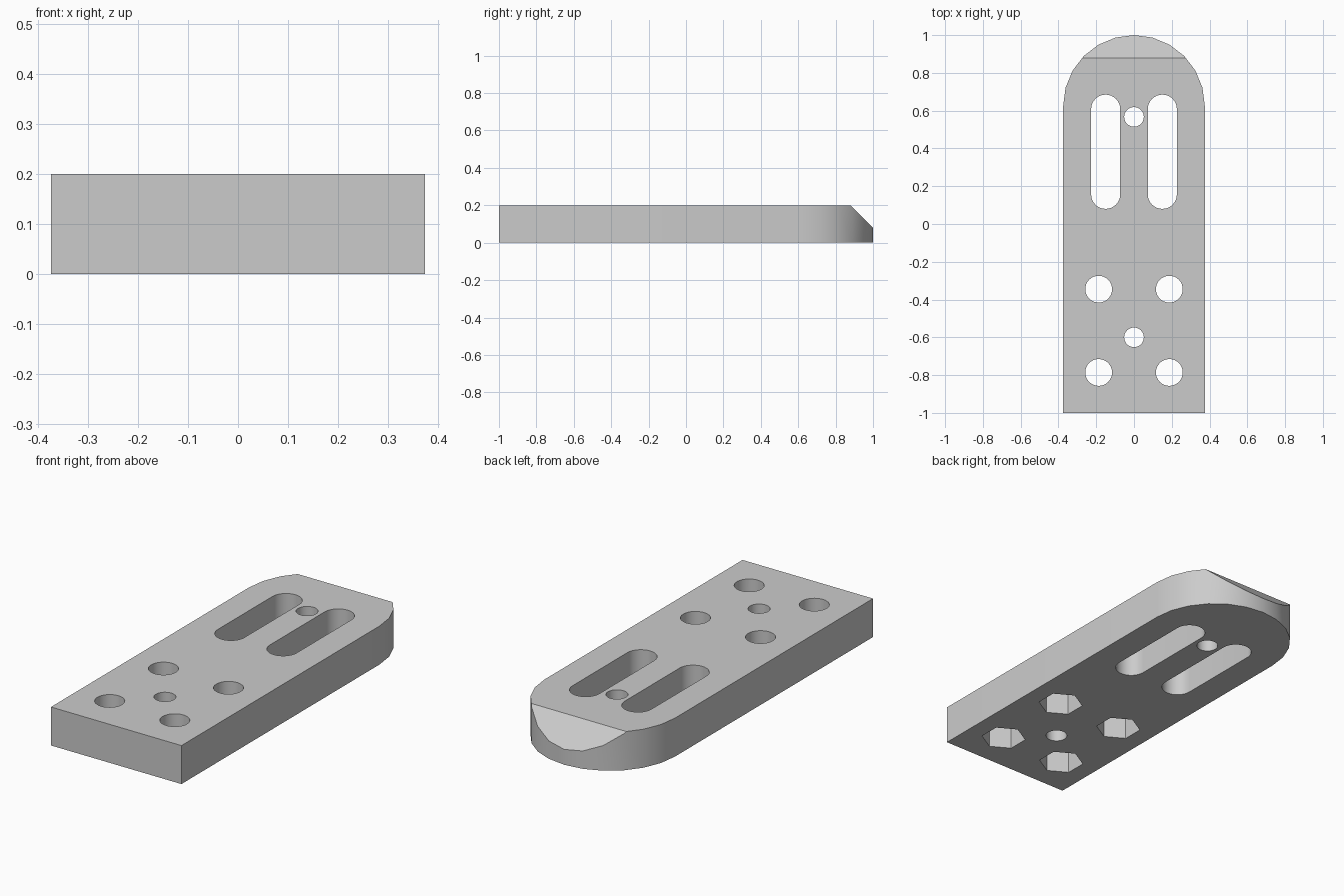
import bpy, bmesh
from math import sin, cos, pi
from mathutils import Vector

cube = bpy.data.objects.get("Cube")
if cube:
    bpy.data.objects.remove(cube, do_unlink=True)

grey = bpy.data.materials.new("plain grey")
grey.use_nodes = True
grey.diffuse_color = (0.6, 0.6, 0.6, 1)
grey.node_tree.nodes["Principled BSDF"].inputs["Base Color"].default_value = (0.6, 0.6, 0.6, 1)

THICK = 0.2


def arc(cx, cy, r, start, sweep, steps):
    """Points along an arc, both ends included."""
    return [(cx + r * cos(start + sweep * i / steps),
             cy + r * sin(start + sweep * i / steps)) for i in range(steps + 1)]


def prism(name, outline, z0, z1, chamfer=None):
    """Extrude a counter-clockwise outline, optionally sliced by a plane."""
    bm = bmesh.new()
    base = bm.faces.new([bm.verts.new((x, y, z0)) for x, y in outline])
    top = bmesh.ops.extrude_face_region(bm, geom=[base])["geom"]
    bmesh.ops.translate(bm, vec=(0, 0, z1 - z0),
                        verts=[v for v in top if isinstance(v, bmesh.types.BMVert)])
    if chamfer:
        point, normal = chamfer
        cut = bmesh.ops.bisect_plane(bm, geom=bm.verts[:] + bm.edges[:] + bm.faces[:],
                                     plane_co=point, plane_no=normal, clear_outer=True)
        rim = [e for e in cut["geom_cut"] if isinstance(e, bmesh.types.BMEdge)]
        bmesh.ops.edgeloop_fill(bm, edges=rim)
    bmesh.ops.recalc_face_normals(bm, faces=bm.faces[:])
    mesh = bpy.data.meshes.new(name)
    bm.to_mesh(mesh)
    bm.free()
    mesh.materials.append(grey)
    obj = bpy.data.objects.new(name, mesh)
    bpy.context.collection.objects.link(obj)
    return obj


def cut_out(target, outline, z0=-0.1, z1=THICK + 0.1):
    """Subtract a prism from the target, then discard the cutter."""
    cutter = prism("cutter", outline, z0, z1)
    cutter.hide_render = True
    mod = target.modifiers.new("cut", "BOOLEAN")
    mod.operation = "DIFFERENCE"
    mod.solver = "EXACT"
    mod.object = cutter
    bpy.context.view_layer.objects.active = target
    bpy.ops.object.modifier_apply(modifier=mod.name)
    bpy.data.objects.remove(cutter, do_unlink=True)


def ring(cx, cy, r, sides, start=0):
    return arc(cx, cy, r, start, 2 * pi, sides)[:-1]


# Plate with a rounded, chamfered back end
W = 0.375
plate = prism("mounting_plate", [(-W, -1), (W, -1)] + arc(0, 1 - W, W, 0, pi, 12),
              0, THICK, chamfer=(Vector((0, 0.88, THICK)), Vector((0, 1, 1))))

# Small centre holes
for y in (-0.6, 0.567):
    cut_out(plate, ring(0, y, 0.052, 32))

for side in (-1, 1):
    # Long adjustment slots
    x = side * 0.15
    cut_out(plate, arc(x, 0.608, 0.077, 0, pi, 16) + arc(x, 0.157, 0.077, pi, pi, 16))
    # Bolt holes with hexagonal nut pockets underneath
    for y in (-0.345, -0.786):
        cut_out(plate, ring(side * 0.187, y, 0.071, 32))
        cut_out(plate, ring(side * 0.187, y, 0.109, 6, pi / 2), z1=0.12)

# Smooth curved walls, keep edges sharp
bpy.ops.object.select_all(action="DESELECT")
plate.select_set(True)
bpy.context.view_layer.objects.active = plate
bpy.ops.object.shade_smooth_by_angle(angle=pi / 6)
